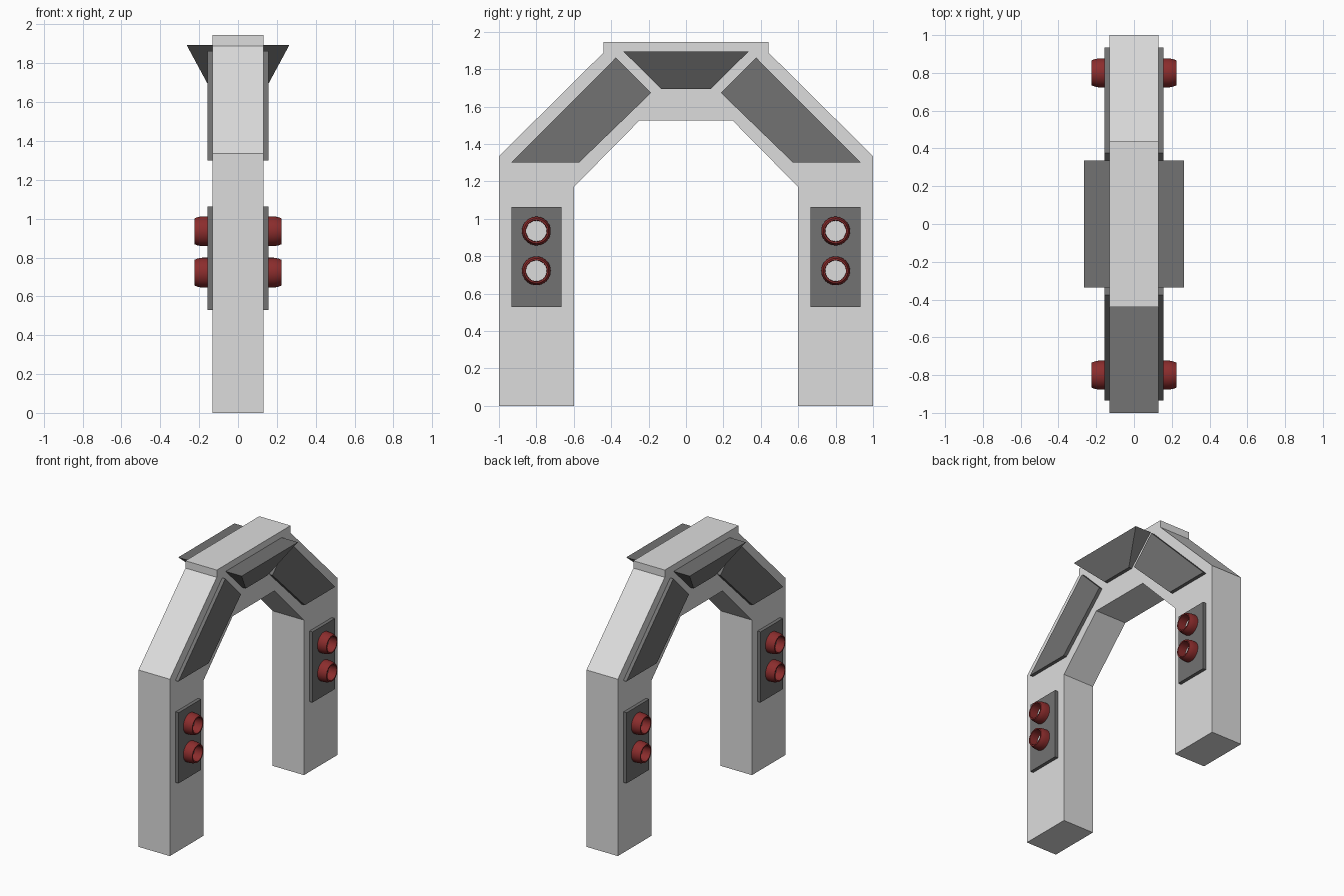
import bpy, bmesh, math

if "Cube" in bpy.data.objects:
    bpy.data.objects.remove(bpy.data.objects["Cube"])


def material(name, rgb):
    m = bpy.data.materials.new(name)
    m.diffuse_color = (*rgb, 1)
    m.use_nodes = True
    m.node_tree.nodes["Principled BSDF"].inputs["Base Color"].default_value = m.diffuse_color
    return m


LIGHT = material("light grey", (0.72, 0.72, 0.72))
DARK = material("dark grey", (0.17, 0.17, 0.17))
RED = material("dark red", (0.26, 0.026, 0.026))


def finish(bm, name, mat):
    bmesh.ops.recalc_face_normals(bm, faces=bm.faces[:])
    me = bpy.data.meshes.new(name)
    bm.to_mesh(me)
    bm.free()
    me.materials.append(mat)
    ob = bpy.data.objects.new(name, me)
    bpy.context.collection.objects.link(ob)
    return ob


def prism(name, outline, x0, x1, mat):
    """Extrude a (y, z) outline along x; x1 may be a function of z."""
    far = x1 if callable(x1) else (lambda z: x1)
    bm = bmesh.new()
    a = [bm.verts.new((x0, y, z)) for y, z in outline]
    b = [bm.verts.new((far(z), y, z)) for y, z in outline]
    bm.faces.new(a)
    bm.faces.new(b)
    n = len(a)
    for i in range(n):
        j = (i + 1) % n
        bm.faces.new((a[i], a[j], b[j], b[i]))
    return finish(bm, name, mat)


def lathe_x(name, profile, y, z, side, mat, steps=32):
    """Spin an (x, radius) profile around an axis parallel to x."""
    bm = bmesh.new()
    rings = [[bm.verts.new((side * x, y + r * math.cos(2 * math.pi * k / steps),
                            z + r * math.sin(2 * math.pi * k / steps)))
              for k in range(steps)] for x, r in profile]
    for p, q in zip(rings, rings[1:]):
        for k in range(steps):
            j = (k + 1) % steps
            bm.faces.new((p[k], p[j], q[j], q[k]))
    if len(rings) == 1:
        bm.faces.new(rings[0] if side > 0 else rings[0][::-1])
    ob = finish(bm, name, mat)
    if len(rings) == 1:
        return ob
    bpy.ops.object.select_all(action='DESELECT')
    ob.select_set(True)
    bpy.context.view_layer.objects.active = ob
    bpy.ops.object.shade_smooth_by_angle(angle=math.radians(35))
    return ob


# Arch body: half outline, mirrored
half = [(0.6, 0), (1, 0), (1, 1.335), (0.44, 1.89), (0.44, 1.945)]
inner = [(0.25, 1.525), (0.6, 1.17)]
outline = (half + [(-y, z) for y, z in half[::-1]]
           + [(-y, z) for y, z in inner[::-1]] + inner)
prism("arch_body", outline, -0.131, 0.131, LIGHT)

FACE, PLATE = 0.131, 0.157
for s, sx in ((1, "right"), (-1, "left")):
    # Slanted sign box hanging under the cap
    prism(f"{sx}_top_wedge",
          [(0.335, 1.895), (0.132, 1.695), (-0.132, 1.695), (-0.335, 1.895)],
          s * 0.125, lambda z, s=s: s * (PLATE + (z - 1.695) * 0.54), DARK)
    for t, ty in ((1, "back"), (-1, "front")):
        tag = f"{sx}_{ty}"
        # Diagonal shoulder panel
        prism(f"{tag}_shoulder_panel",
              [(t * y, z) for y, z in ((0.935, 1.30), (0.573, 1.30),
                                       (0.187, 1.673), (0.375, 1.862))],
              s * 0.125, s * PLATE, DARK)
        # Lamp plate on the leg
        prism(f"{tag}_lamp_plate",
              [(t * y, z) for y, z in ((0.665, 0.53), (0.932, 0.53),
                                       (0.932, 1.063), (0.665, 1.063))],
              s * 0.125, s * PLATE, DARK)
        # Hollow lamp housings with pale lenses
        for z, nm in ((0.935, "upper"), (0.722, "lower")):
            lathe_x(f"{tag}_{nm}_lamp",
                    [(0.155, 0.077), (0.185, 0.077), (0.207, 0.073), (0.225, 0.066),
                     (0.225, 0.057), (0.155, 0.055)], t * 0.8, z, s, RED)
            lathe_x(f"{tag}_{nm}_lens", [(0.160, 0.0565)], t * 0.8, z, s, LIGHT)
